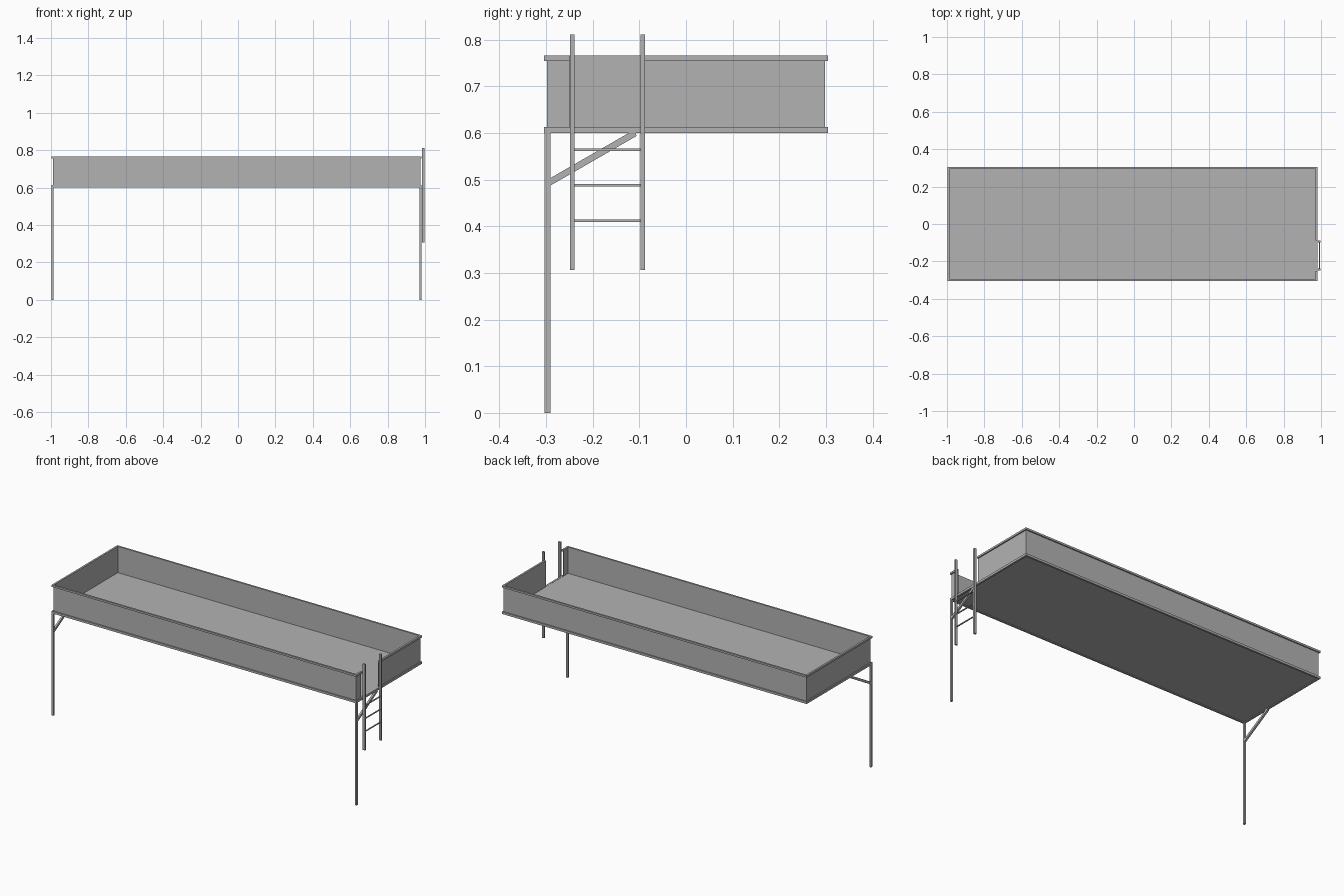
import bpy
import math
from mathutils import Vector

cube = bpy.data.objects.get("Cube")
if cube:
    bpy.data.objects.remove(cube, do_unlink=True)

steel = bpy.data.materials.new("grey steel")
GREY = (0.45, 0.45, 0.45, 1)
steel.diffuse_color = GREY
steel.use_nodes = True
steel.node_tree.nodes["Principled BSDF"].inputs["Base Color"].default_value = GREY


def box(name, x, y, z):
    """Box spanning the given (low, high) range on each axis."""
    spans = (x, y, z)
    bpy.ops.mesh.primitive_cube_add(size=1, location=[(a + b) / 2 for a, b in spans])
    ob = bpy.context.object
    ob.name = name
    ob.scale = [b - a for a, b in spans]
    bpy.ops.object.transform_apply(location=False, rotation=False, scale=True)
    ob.data.materials.append(steel)
    return ob


LEFT, RIGHT, HALF = -0.997, 0.982, 0.305   # outer faces of the rims
BAR = 0.011                               # rim bar thickness
DECK, TOP = 0.6, 0.766
GAP = (-0.25, -0.088)                     # ladder opening in the +x end
SHEET = 0.004
INSET = 0.007                             # rim overhang beyond the walls

# Deck plate
box("deck", (LEFT + 0.005, RIGHT - 0.005), (-HALF + 0.005, HALF - 0.005), (0.604, 0.612))

# Long side walls with lower and upper rims
for side, s in (("front", -1), ("back", 1)):
    wall = sorted((s * (HALF - INSET), s * (HALF - INSET - SHEET)))
    rim = sorted((s * HALF, s * (HALF - BAR)))
    box(side + "_wall", (LEFT + INSET, RIGHT - INSET), wall, (DECK + 0.005, TOP - 0.004))
    box(side + "_lower_rim", (LEFT, RIGHT), rim, (DECK, DECK + 0.013))
    box(side + "_upper_rim", (LEFT, RIGHT), rim, (TOP - BAR, TOP))

# End walls: one closed, one split by the ladder opening
ends = (("right", LEFT, 1, [(-HALF, HALF)]),
        ("left", RIGHT, -1, [(-HALF, GAP[0]), (GAP[1], HALF)]))
for side, edge, inward, runs in ends:
    wall = sorted((edge + inward * INSET, edge + inward * (INSET + SHEET)))
    rim = sorted((edge, edge + inward * BAR))
    box(side + "_lower_rim", rim, (-HALF + BAR, HALF - BAR), (DECK, DECK + 0.013))
    for a, b in runs:
        a2, b2 = max(a, -HALF + INSET), min(b, HALF - INSET)
        box(side + "_end_wall", wall, (a2, b2), (DECK + 0.005, TOP - 0.004))
        a2, b2 = max(a, -HALF + BAR), min(b, HALF - BAR)
        box(side + "_upper_rim", rim, (a2, b2), (TOP - BAR, TOP))

    # Front leg and its diagonal brace at this end
    box(side + "_leg", rim, (-0.303, -0.291), (0, DECK))
    low, high = Vector((0, -0.295, 0.493)), Vector((0, -0.109, 0.6))
    run = high - low
    mid = (low + high) / 2
    brace = box(side + "_brace", rim, (mid.y - run.length / 2, mid.y + run.length / 2),
                (mid.z - 0.007, mid.z + 0.007))
    brace.rotation_euler.x = math.atan2(run.z, run.y)

# Ladder hung outside the opening
for name, y in (("front", -0.244), ("back", -0.093)):
    box("ladder_" + name + "_rail", (0.984, 0.998), (y - 0.005, y + 0.005), (0.306, 0.811))
for i in range(3):
    z = 0.412 + i * 0.076
    box("ladder_rung", (0.988, 0.994), (-0.24, -0.097), (z - 0.0025, z + 0.0025))
